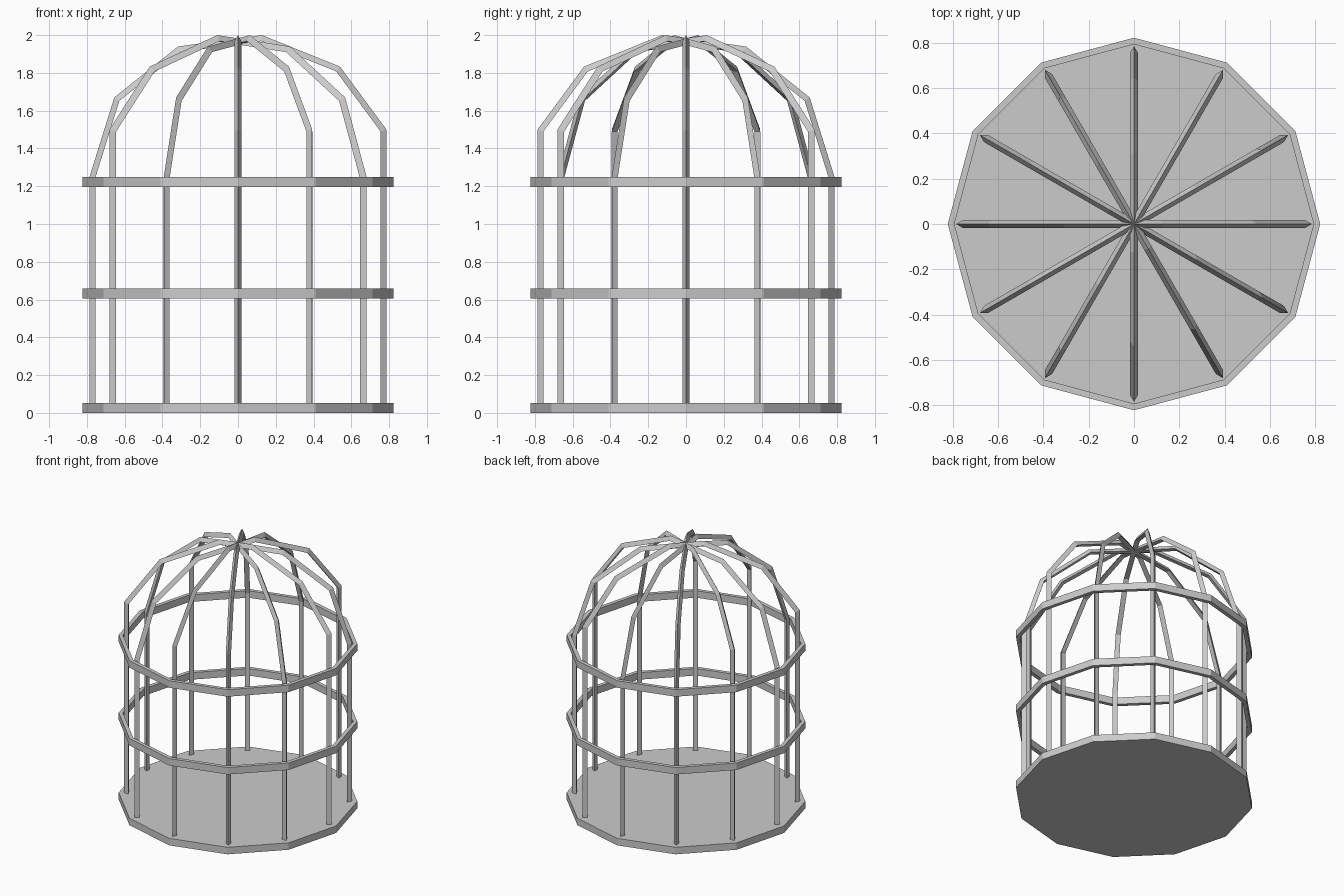
import bpy, bmesh
from math import cos, sin, pi, radians
from mathutils import Vector

if "Cube" in bpy.data.objects:
    bpy.data.objects.remove(bpy.data.objects["Cube"])

SIDES = 12
R = 0.823


def finish(bm, name):
    bmesh.ops.recalc_face_normals(bm, faces=bm.faces)
    me = bpy.data.meshes.new(name)
    bm.to_mesh(me)
    bm.free()
    ob = bpy.data.objects.new(name, me)
    bpy.context.collection.objects.link(ob)
    return ob


def loop(bm, r, z):
    return [bm.verts.new((r * cos(2 * pi * i / SIDES), r * sin(2 * pi * i / SIDES), z))
            for i in range(SIDES)]


def bridge(bm, a, b):
    n = len(a)
    for i in range(n):
        j = (i + 1) % n
        bm.faces.new((a[i], a[j], b[j], b[i]))


# Solid floor plate
bm = bmesh.new()
low, high = loop(bm, R, 0), loop(bm, R, 0.053)
bridge(bm, low, high)
bm.faces.new(low)
bm.faces.new(high)
finish(bm, "floor")

# Hoops around the bars
for name, z in (("middle_hoop", 0.605), ("upper_hoop", 1.195)):
    bm = bmesh.new()
    rings = [loop(bm, R, z), loop(bm, R, z + 0.053),
             loop(bm, 0.794, z + 0.053), loop(bm, 0.794, z)]
    for k in range(4):
        bridge(bm, rings[k], rings[(k + 1) % 4])
    finish(bm, name)

# Arched bars: outer ridge path across the cage, three-sided section
PATH = [Vector(p) for p in ((-0.786, 0.03), (-0.786, 1.25), (-0.655, 1.67),
                            (-0.317, 1.94), (0.127, 2.0), (0.54, 1.833),
                            (0.786, 1.5), (0.786, 0.03))]
DEPTH, HALF = 0.031, 0.018


def arch(name, angle):
    bm = bmesh.new()
    sections = []
    for i, p in enumerate(PATH):
        d0 = (p - PATH[max(i - 1, 0)]).normalized()
        d1 = (PATH[min(i + 1, len(PATH) - 1)] - p).normalized()
        if d0.length == 0:
            d0 = d1
        if d1.length == 0:
            d1 = d0
        n0, n1 = Vector((d0.y, -d0.x)), Vector((d1.y, -d1.x))
        m = (n0 + n1).normalized()
        q = p + m * (DEPTH / m.dot(n0))
        sections.append([bm.verts.new((p.x, 0, p.y)),
                         bm.verts.new((q.x, HALF, q.y)),
                         bm.verts.new((q.x, -HALF, q.y))])
    for a, b in zip(sections, sections[1:]):
        bridge(bm, a, b)
    bm.faces.new(sections[0])
    bm.faces.new(sections[-1])
    finish(bm, name).rotation_euler.z = radians(angle)


for k, angle in enumerate((0, 60, 150, 210, 270, 300)):
    arch(f"arched_bar_{k + 1}", angle)
